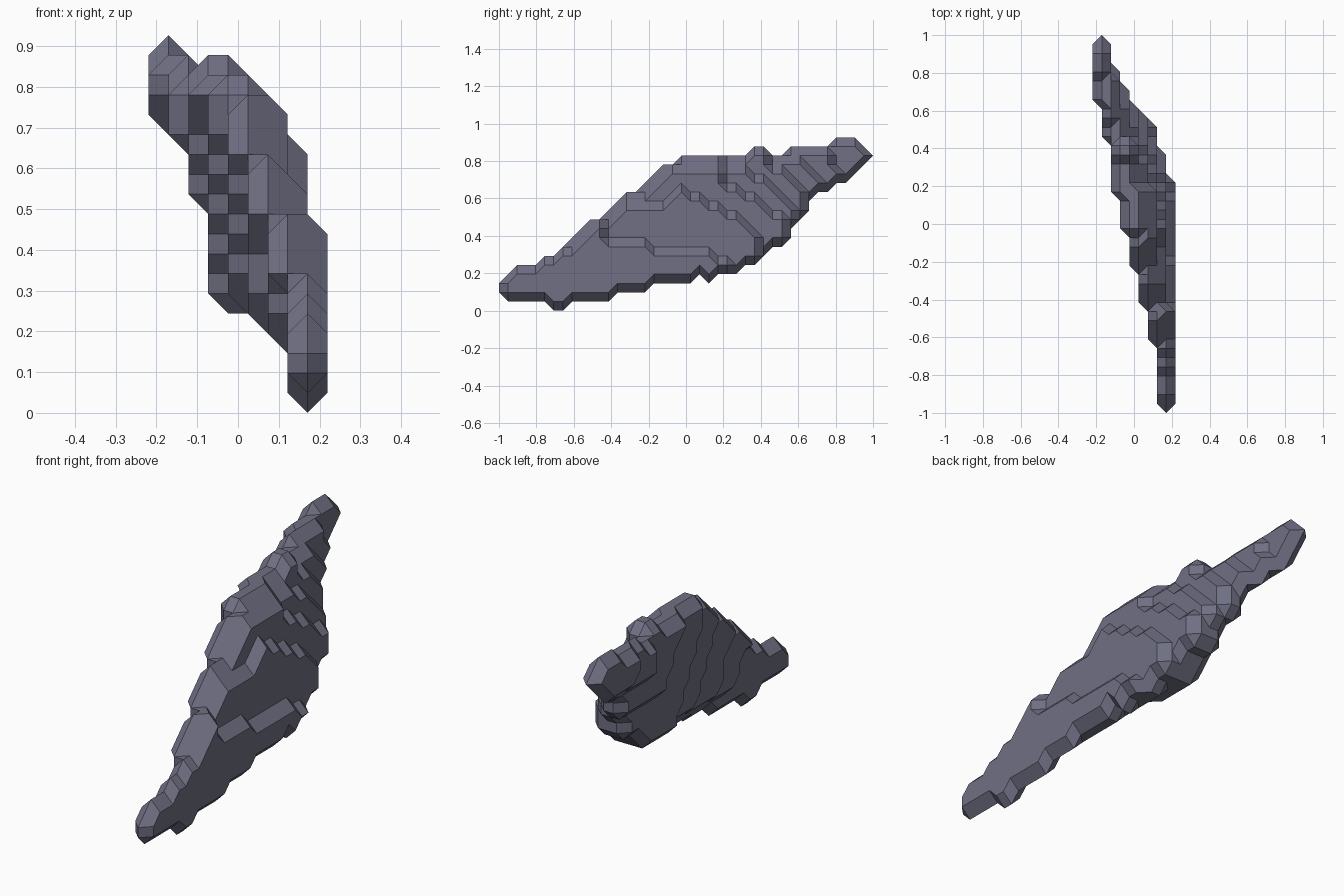
import bpy
import bmesh
from itertools import product
from mathutils import Vector

cube = bpy.data.objects.get("Cube")
if cube:
    bpy.data.objects.remove(cube, do_unlink=True)

LENGTH = 41            # grid steps along the shard
STEP = 2 / LENGTH


def along(profile, pos):
    """Height of a stepped profile at a grid position."""
    if pos <= profile[0][0]:
        return profile[0][1]
    for (a, va), (b, vb) in zip(profile, profile[1:]):
        if pos <= b:
            return round(va + (vb - va) * (pos - a) / (b - a))
    return -1          # the profile has ended


# Side outline of the shard: upper and lower edges
top_edge = [(1, 3), (2, 4), (4, 4), (5, 5), (6, 5), (10, 9), (11, 9), (14, 12),
            (15, 12), (18, 15), (19, 15), (20, 16), (27, 16), (28, 17), (29, 17),
            (30, 16), (31, 16), (32, 17), (36, 17), (37, 18), (39, 18), (40, 17)]
bottom_edge = [(1, 2), (5, 2), (6, 1), (7, 1), (8, 2), (12, 2), (13, 3), (16, 3),
               (17, 4), (21, 4), (22, 5), (23, 4), (24, 5), (26, 5), (27, 6),
               (28, 6), (30, 8), (31, 8), (32, 10), (33, 11), (34, 13), (35, 14),
               (36, 14), (37, 15), (38, 15), (40, 17)]

# Terraces on the left face, outermost first: how high each layer reaches
terraces = {
    8: [(7, 18), (8, 6), (11, 9), (12, 7), (16, 7), (17, 6), (23, 6), (24, 5),
        (25, 5)],
    7: [(11, 18), (12, 9), (14, 11), (16, 11), (18, 11), (20, 13), (21, 12),
        (22, 12), (23, 11), (24, 11), (25, 10), (26, 10), (28, 8)],
    6: [(15, 18), (16, 12), (19, 15), (24, 15), (25, 13), (26, 13), (27, 12),
        (28, 12), (30, 10), (31, 10)],
    5: [(24, 16), (25, 15), (27, 15), (28, 14), (30, 13), (32, 11)],
    4: [(29, 17), (30, 15), (31, 15), (34, 12)],
    3: [(33, 16), (35, 14)],
    2: [(36, 17), (37, 15)],
}

# Limits of the right face, along the length and by height
back_by_length = [(7, 8), (8, 7), (12, 7), (13, 6), (15, 6), (16, 5), (18, 5),
                  (19, 4), (23, 4), (24, 3), (29, 3), (30, 2), (33, 2), (34, 1),
                  (40, 1)]
back_by_height = [(3, 8), (5, 6), (6, 4), (10, 4), (11, 3), (13, 3), (14, 2),
                  (15, 1), (18, 1)]


def front_layer(j, k):
    return next((i for i, reach in terraces.items() if k <= along(reach, j)), 1)


def back_layer(j, k):
    slope = round(9.9 - 0.2 * j - 0.1 * k)
    return max(slope, along(back_by_length, j), along(back_by_height, k))


# Core points of the shard
core = set()
for j in range(1, LENGTH):
    for k in range(along(bottom_edge, j), along(top_edge, j) + 1):
        front = front_layer(j, k)
        back = min(front, back_layer(j, k))
        core.update((i, j, k) for i in range(back, front + 1))

corners = list(product((0, 1), repeat=3))
hull_cache = {}


def cell_hull(inside):
    """Faces of the bevelled solid round the core corners of one cell."""
    if inside not in hull_cache:
        points = {c for c in corners
                  if any(sum(abs(p - q) for p, q in zip(c, s)) <= 1 for s in inside)}
        hull = bmesh.new()
        for p in sorted(points):
            hull.verts.new(p)
        bmesh.ops.convex_hull(hull, input=hull.verts[:])
        bmesh.ops.dissolve_limit(hull, angle_limit=0.02, verts=hull.verts[:],
                                 edges=hull.edges[:])
        middle = sum((v.co for v in hull.verts), Vector()) / len(hull.verts)
        faces = []
        for f in hull.faces:
            f.normal_update()
            loop = [tuple(round(n) for n in v.co) for v in f.verts]
            if f.normal.dot(f.calc_center_median() - middle) < 0:
                loop.reverse()
            faces.append(loop)
        hull.free()
        hull_cache[inside] = faces
    return hull_cache[inside]


# Join the cells, dropping the walls that two cells share
cells = {tuple(p - c for p, c in zip(pt, cor)) for pt in core for cor in corners}
shell = {}
for cell in sorted(cells):
    inside = frozenset(c for c in corners
                       if tuple(a + b for a, b in zip(cell, c)) in core)
    for loop in cell_hull(inside):
        face = [tuple(a + b for a, b in zip(cell, p)) for p in loop]
        key = frozenset(face)
        if key in shell:
            del shell[key]
        else:
            shell[key] = face

# Where half a wall is shared, keep only the open half
for key, face in list(shell.items()):
    if len(face) == 4:
        for n, corner in enumerate(face):
            if key - {corner} in shell:
                half = [face[n - 1], corner, face[(n + 1) % 4]]
                del shell[key], shell[key - {corner}]
                shell[frozenset(half)] = half
                break

bm = bmesh.new()
verts = {}
for face in shell.values():
    for i, j, k in face:
        if (i, j, k) not in verts:
            verts[i, j, k] = bm.verts.new(
                ((i - 4.5) * STEP, (j - LENGTH / 2) * STEP, k * STEP))
    bm.faces.new([verts[p] for p in face])

mesh = bpy.data.meshes.new("rock_shard")
bm.to_mesh(mesh)
bm.free()

# Slate colour
slate = bpy.data.materials.new("slate_grey")
slate.use_nodes = True
colour = (0.16, 0.16, 0.23, 1)
slate.diffuse_color = colour
slate.node_tree.nodes["Principled BSDF"].inputs["Base Color"].default_value = colour
mesh.materials.append(slate)

shard = bpy.data.objects.new("rock_shard", mesh)
bpy.context.collection.objects.link(shard)
